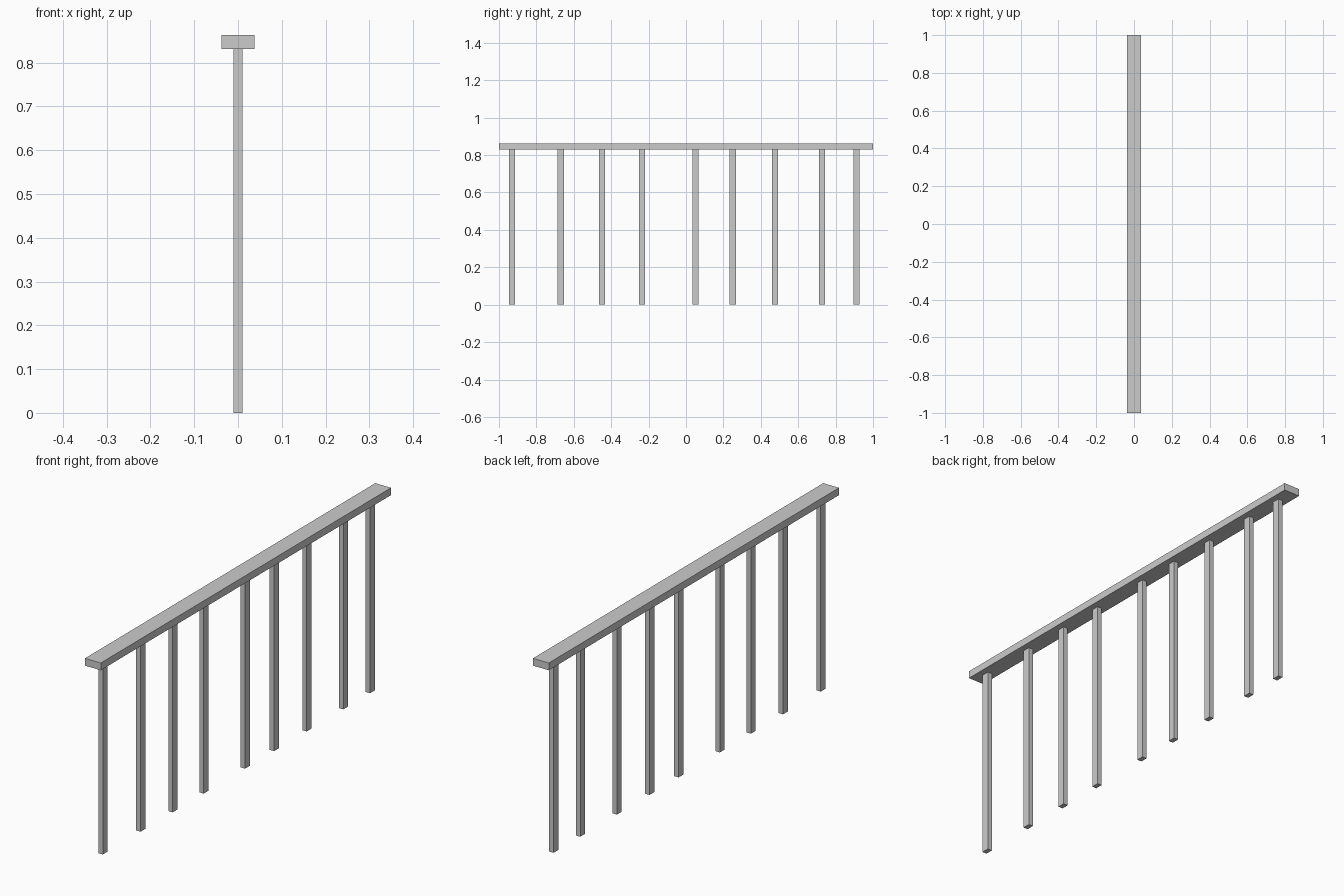
import bpy

if "Cube" in bpy.data.objects:
    bpy.data.objects.remove(bpy.data.objects["Cube"])

RAIL_BOTTOM, RAIL_TOP = 0.831, 0.863


def box(name, size, center):
    bpy.ops.mesh.primitive_cube_add(size=1, location=center)
    obj = bpy.context.object
    obj.name = name
    obj.scale = size
    bpy.ops.object.transform_apply(location=False, rotation=False, scale=True)
    return obj


# Handrail running front to back
box("handrail", (0.076, 2.0, RAIL_TOP - RAIL_BOTTOM),
    (0, 0, (RAIL_TOP + RAIL_BOTTOM) / 2))

# Unevenly spaced balusters standing under the rail
for i, y in enumerate((-0.93, -0.67, -0.449, -0.235, 0.05, 0.25, 0.475, 0.727, 0.911)):
    box(f"baluster_{i + 1}", (0.021, 0.033, RAIL_BOTTOM), (0, y, RAIL_BOTTOM / 2))
